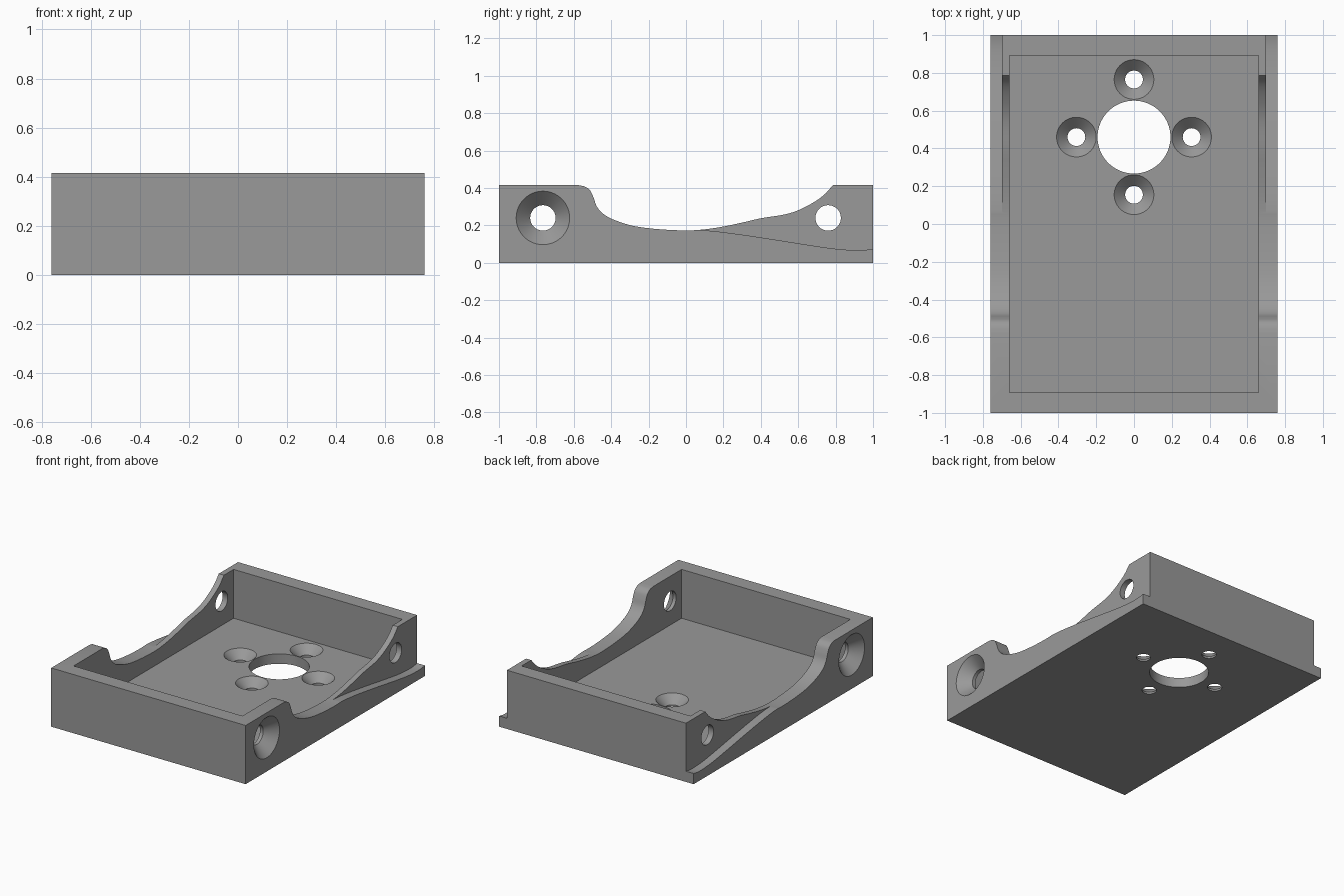
import bpy, bmesh, math
from mathutils import Matrix, Vector

if "Cube" in bpy.data.objects:
    bpy.data.objects.remove(bpy.data.objects["Cube"])

W, TOP, FLOOR = 0.76, 0.415, 0.07      # half width, height, floor thickness
SEG = 64


def smooth_path(pts, n=6):
    """Catmull-Rom curve through the 2D points."""
    p = [Vector(q) for q in pts]
    p = [2 * p[0] - p[1]] + p + [2 * p[-1] - p[-2]]
    out = []
    for a, b, c, d in zip(p, p[1:], p[2:], p[3:]):
        for i in range(n):
            t = i / n
            out.append(0.5 * (2 * b + (c - a) * t + (2 * a - 5 * b + 4 * c - d) * t * t
                              + (3 * b - a - 3 * c + d) * t ** 3))
    return [tuple(v) for v in out] + [tuple(p[-2])]


def make(name, bm):
    bmesh.ops.recalc_face_normals(bm, faces=bm.faces)
    me = bpy.data.meshes.new(name)
    bm.to_mesh(me)
    bm.free()
    ob = bpy.data.objects.new(name, me)
    bpy.context.collection.objects.link(ob)
    return ob


def prism(name, outline, x0, x1):
    """Extrude a (y, z) outline along x."""
    bm = bmesh.new()
    f = bm.faces.new([bm.verts.new((x0, y, z)) for y, z in outline])
    ext = bmesh.ops.extrude_face_region(bm, geom=[f])["geom"]
    bmesh.ops.translate(bm, vec=(x1 - x0, 0, 0),
                        verts=[v for v in ext if isinstance(v, bmesh.types.BMVert)])
    return make(name, bm)


def lathe(name, profile, matrix):
    """Closed solid of revolution from (radius, height) rings, used to drill holes."""
    bm = bmesh.new()
    rings = [[bm.verts.new((r * math.cos(2 * math.pi * i / SEG),
                            r * math.sin(2 * math.pi * i / SEG), h)) for i in range(SEG)]
             for r, h in profile]
    for a, b in zip(rings, rings[1:]):
        for i in range(SEG):
            j = (i + 1) % SEG
            bm.faces.new((a[i], a[j], b[j], b[i]))
    bm.faces.new(rings[0])
    bm.faces.new(rings[-1])
    bm.transform(matrix)
    return make(name, bm)


# Body: side silhouette with the scooped rim
scoop = smooth_path([(-0.575, TOP), (-0.54, 0.407), (-0.513, 0.387), (-0.495, 0.35),
                     (-0.476, 0.30), (-0.44, 0.26), (-0.38, 0.228), (-0.28, 0.197),
                     (-0.15, 0.18), (0, 0.173), (0.1, 0.179), (0.2, 0.194), (0.3, 0.215),
                     (0.4, 0.238), (0.52, 0.257), (0.6, 0.281), (0.68, 0.322),
                     (0.74, 0.365), (0.785, TOP)])
body = prism("tray_body", [(-1, 0), (-1, TOP)] + scoop + [(1, TOP), (1, 0)], -W, W)

# Cavity
cutters = [prism("cavity_cutter", [(-0.893, FLOOR), (-0.893, 0.6), (0.893, 0.6), (0.893, FLOOR)],
                 -0.66, 0.66)]

# Outer side recesses above a sweeping ledge
ledge = smooth_path([(0.03, 0.1765), (0.12, 0.172), (0.22, 0.161), (0.35, 0.143), (0.5, 0.12),
                     (0.65, 0.096), (0.78, 0.077), (0.87, 0.069), (0.95, 0.068), (1.02, 0.079)])
for s in (-1, 1):
    cutters.append(prism("ledge_cutter", ledge + [(1.02, 0.6), (0.03, 0.6)], s * 0.70, s * 0.85))

# Side screw holes: countersunk at the front, plain at the back
for s in (-1, 1):
    turn = Matrix.Rotation(s * math.pi / 2, 4, 'Y')
    cutters.append(lathe("side_sink_cutter",
                         [(0.068, 0.6), (0.068, W - 0.075), (0.143, W), (0.143, 0.85)],
                         Matrix.Translation((0, -0.765, 0.24)) @ turn))
    cutters.append(lathe("side_hole_cutter", [(0.068, 0.6), (0.068, 0.85)],
                         Matrix.Translation((0, 0.76, 0.24)) @ turn))

# Floor: large opening with four countersunk holes around it
cutters.append(lathe("opening_cutter", [(0.193, -0.1), (0.193, 0.2)],
                     Matrix.Translation((0, 0.46, 0))))
for k in range(4):
    a = k * math.pi / 2
    cutters.append(lathe("floor_sink_cutter",
                         [(0.047, -0.1), (0.047, FLOOR - 0.057), (0.105, FLOOR), (0.105, 0.12)],
                         Matrix.Translation((0.305 * math.cos(a), 0.46 + 0.305 * math.sin(a), 0))))

# Cut everything out, then drop the cutters
for c in cutters:
    m = body.modifiers.new("cut", 'BOOLEAN')
    m.operation, m.solver, m.object = 'DIFFERENCE', 'EXACT', c
bpy.context.view_layer.objects.active = body
body.select_set(True)
for m in list(body.modifiers):
    bpy.ops.object.modifier_apply(modifier=m.name)
for c in cutters:
    bpy.data.objects.remove(c)
for o in bpy.context.selected_objects:
    o.select_set(o == body)

# Single grey finish
grey = bpy.data.materials.new("grey")
grey.diffuse_color = (0.32, 0.32, 0.32, 1)
grey.use_nodes = True
grey.node_tree.nodes["Principled BSDF"].inputs["Base Color"].default_value = grey.diffuse_color
body.data.materials.clear()
body.data.materials.append(grey)
bpy.ops.object.shade_smooth_by_angle(angle=math.radians(25))
